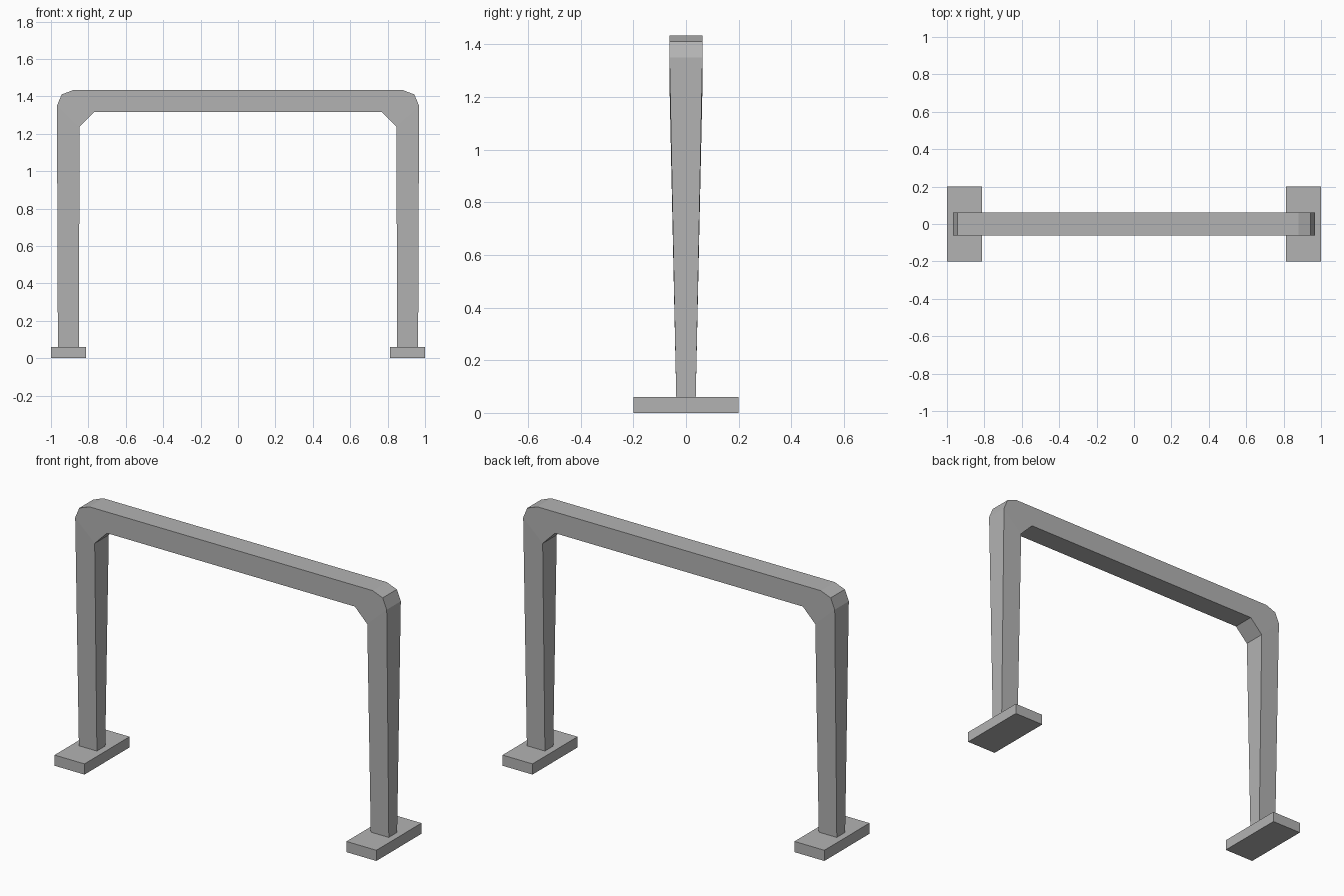
import bpy
import bmesh

cube = bpy.data.objects.get("Cube")
if cube:
    bpy.data.objects.remove(cube, do_unlink=True)

grey = bpy.data.materials.new("plain grey")
grey.use_nodes = True
grey.diffuse_color = (0.45, 0.45, 0.45, 1)
grey.node_tree.nodes["Principled BSDF"].inputs["Base Color"].default_value = grey.diffuse_color

BASE_H = 0.06
HALF_DEPTH_TOP, HALF_DEPTH_FOOT = 0.0625, 0.037

# Half outline of the arch in x and z: up the outside, then down the inside
OUTER = [(0.963, BASE_H), (0.968, 1.35), (0.943, 1.41), (0.88, 1.434)]
INNER = [(0.77, 1.315), (0.847, 1.237), (0.851, BASE_H)]


def finish(bm, name):
    bmesh.ops.recalc_face_normals(bm, faces=bm.faces)
    mesh = bpy.data.meshes.new(name)
    bm.to_mesh(mesh)
    bm.free()
    mesh.materials.append(grey)
    obj = bpy.data.objects.new(name, mesh)
    bpy.context.scene.collection.objects.link(obj)
    return obj


def half_depth(z):
    return HALF_DEPTH_FOOT if z <= BASE_H else HALF_DEPTH_TOP


def arch_frame():
    bm = bmesh.new()
    right = OUTER + INNER
    outline = right[:4] + [(-x, z) for x, z in reversed(right[:4])]
    outline += [(-x, z) for x, z in reversed(right[6:3:-1])][::-1] + right[4:]
    n = len(outline)
    front = [bm.verts.new((x, -half_depth(z), z)) for x, z in outline]
    back = [bm.verts.new((x, half_depth(z), z)) for x, z in outline]
    # Front and back: two legs, two corners and the beam
    panels = [(0, 1, 12, 13), (1, 2, 3, 11, 12), (3, 4, 10, 11),
              (4, 5, 6, 9, 10), (6, 7, 8, 9)]
    for side in (front, back):
        for panel in panels:
            bm.faces.new([side[i] for i in panel])
    # Rim around the whole outline, foot ends included
    for i in range(n):
        j = (i + 1) % n
        bm.faces.new((front[i], front[j], back[j], back[i]))
    return finish(bm, "arch_frame")


def base_plate(name, sign):
    bm = bmesh.new()
    bmesh.ops.create_cube(bm, size=1)
    bmesh.ops.scale(bm, vec=(0.186, 0.4, BASE_H), verts=bm.verts)
    bmesh.ops.translate(bm, vec=(sign * 0.907, 0, BASE_H / 2), verts=bm.verts)
    return finish(bm, name)


arch_frame()
base_plate("left_base_plate", 1)
base_plate("right_base_plate", -1)
